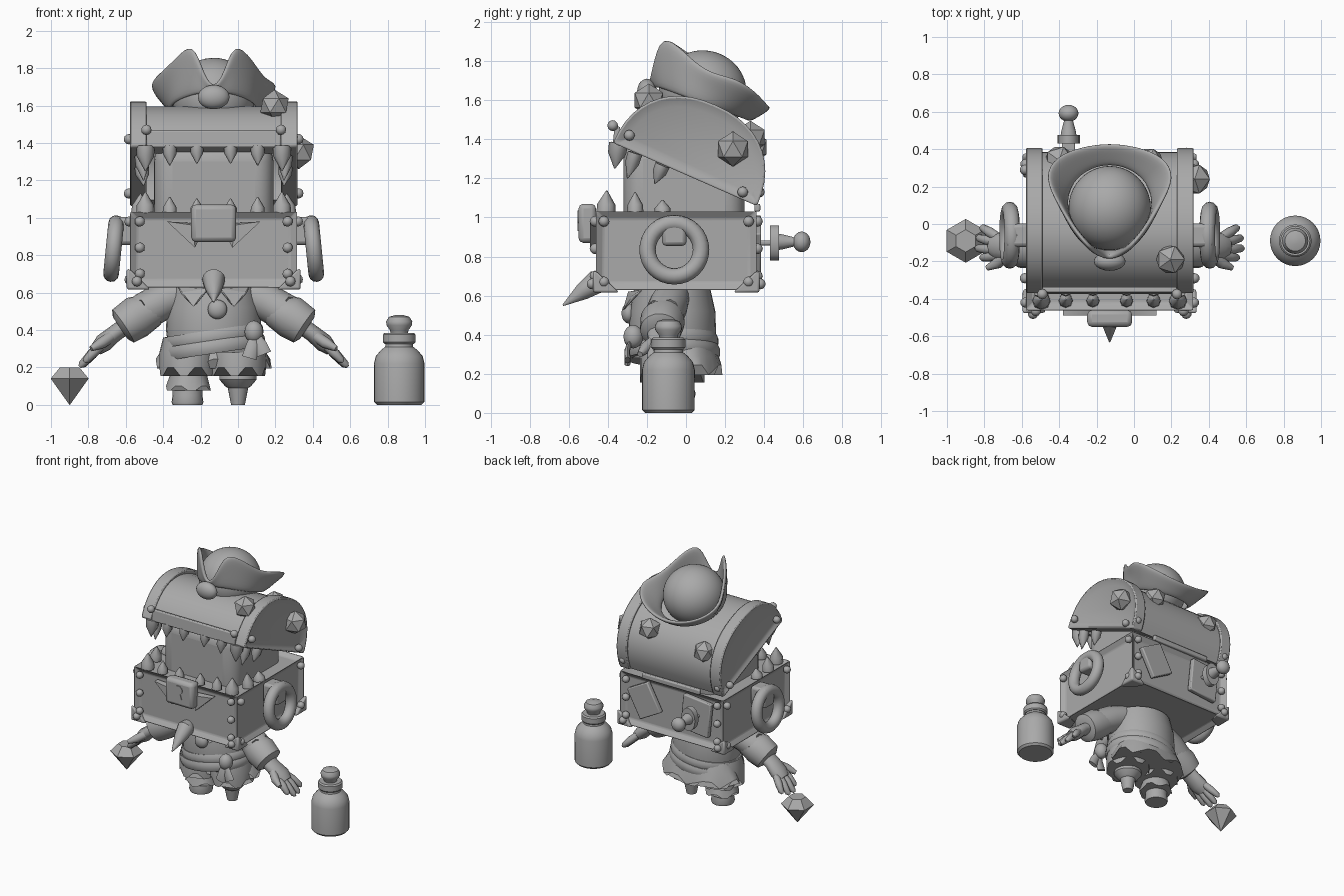
import bpy, bmesh, math
from mathutils import Vector, Matrix

cube = bpy.data.objects.get("Cube")
if cube:
    bpy.data.objects.remove(cube, do_unlink=True)

grey = bpy.data.materials.new("plain_grey")
grey.use_nodes = True
grey.diffuse_color = (0.4, 0.4, 0.4, 1)
grey.node_tree.nodes["Principled BSDF"].inputs["Base Color"].default_value = (0.4, 0.4, 0.4, 1)

CX = -0.13          # middle of the character
SIDES = (1, -1)


def finish(name, bm, angle=40, bevel=0, subsurf=0):
    bmesh.ops.recalc_face_normals(bm, faces=bm.faces)
    me = bpy.data.meshes.new(name)
    bm.to_mesh(me)
    bm.free()
    me.materials.append(grey)
    if angle:
        me.shade_smooth()
        me.set_sharp_from_angle(angle=math.radians(angle))
    ob = bpy.data.objects.new(name, me)
    bpy.context.scene.collection.objects.link(ob)
    if bevel:
        m = ob.modifiers.new("bevel", "BEVEL")
        m.width, m.segments = bevel, 2
    if subsurf:
        ob.modifiers.new("smooth", "SUBSURF").levels = subsurf
    return ob


def tube(name, pts, n=24, flat=1.0, jag=0, angle=40):
    """Closed rings (x, y, z, radius) along a path; jag makes a torn last edge."""
    bm, rings = bmesh.new(), []
    P = [Vector(p[:3]) for p in pts]
    for i, p in enumerate(pts):
        d = (P[min(i + 1, len(P) - 1)] - P[max(i - 1, 0)]).normalized()
        u = Vector((0, 1, 0)).cross(d)
        u = u.normalized() if u.length > 0.1 else Vector((1, 0, 0))
        v = d.cross(u)
        ring = []
        for k in range(n):
            a = 2 * math.pi * k / n
            shift = d * (jag * (k // 2 % 2)) if i == len(pts) - 1 else Vector()
            ring.append(bm.verts.new(P[i] + p[3] * (u * math.cos(a) + v * flat * math.sin(a)) + shift))
        rings.append(ring)
    for a, b in zip(rings, rings[1:]):
        for k in range(n):
            bm.faces.new((a[k], a[(k + 1) % n], b[(k + 1) % n], b[k]))
    bm.faces.new(rings[0])
    bm.faces.new(rings[-1])
    return finish(name, bm, angle)


def lathe(name, x, y, profile, n=24, **kw):
    return tube(name, [(x, y, z, r) for r, z in profile], n, **kw)


def box(name, loc, size, rot=(0, 0, 0), bevel=0.008, inset=0, depth=0):
    bm = bmesh.new()
    bmesh.ops.create_cube(bm, size=1)
    bmesh.ops.scale(bm, vec=size, verts=bm.verts)
    if inset:
        bmesh.ops.inset_individual(bm, faces=bm.faces[:], thickness=inset, depth=-depth)
    ob = finish(name, bm, 30, bevel)
    ob.location, ob.rotation_euler = loc, rot
    return ob


def ball(name, loc, size, sub=3, angle=60):
    bm = bmesh.new()
    bmesh.ops.create_icosphere(bm, subdivisions=sub, radius=1)
    bmesh.ops.scale(bm, vec=size, verts=bm.verts)
    bmesh.ops.translate(bm, vec=loc, verts=bm.verts)
    return finish(name, bm, angle)


def hull(name, pts, bevel=0.0):
    bm = bmesh.new()
    for p in pts:
        bm.verts.new(p)
    bmesh.ops.convex_hull(bm, input=bm.verts[:])
    return finish(name, bm, 25, bevel)


def prism(name, yz, x0, x1, inset=0, bevel=0):
    bm = bmesh.new()
    a, b = ([bm.verts.new((x, y, z)) for y, z in yz] for x in (x0, x1))
    ends = [bm.faces.new(a), bm.faces.new(b)]
    for i in range(len(yz)):
        j = (i + 1) % len(yz)
        bm.faces.new((a[i], a[j], b[j], b[i]))
    bmesh.ops.recalc_face_normals(bm, faces=bm.faces)
    if inset:
        bmesh.ops.inset_individual(bm, faces=ends, thickness=inset, depth=-0.025)
    return finish(name, bm, 35, bevel)


def rivet(x, y, z):
    ball("rivet", (x, y, z), (0.028, 0.028, 0.028), 2)


def tooth(base, tip, r):
    b, t = Vector(base), Vector(tip)
    m = b.lerp(t, 0.4)
    tube("tooth", [(*b, r * 0.85), (*m, r * 0.8), (*t, 0.003)], 8, angle=50)


# Chest base with sunken panels, rivets and corner brackets
box("chest_base", (CX, -0.05, 0.83), (0.9, 0.83, 0.41), inset=0.06, depth=0.03)
for s in SIDES:
    for y, o in ((-0.465, -1), (0.365, 1)):
        c = Vector((CX + s * 0.465, y + o * 0.012, 0.615))
        hull("corner_bracket", [c, c - Vector((s * 0.13, 0, 0)), c - Vector((0, o * 0.14, 0)),
                                c + Vector((0, 0, 0.13)), c + Vector((-s * 0.1, -o * 0.1, 0.01))], 0.012)
        rivet(CX + s * 0.41, y + o * 0.015, 0.66)
        for z in (0.7, 0.84, 0.98):
            rivet(CX + s * 0.395, y, z)
        for z in (0.67, 0.98):
            rivet(CX + s * 0.45, y - o * 0.045, z)

# Arched lid, tipped open about the back edge
ALONG, UP, MID = Vector((-0.916, 0.402)), Vector((0.402, 0.916)), Vector((-0.005, 1.22))


def arch(a, b, n=22):
    out = []
    for i in range(n + 1):
        t = math.pi * i / n
        c, s = math.cos(t), math.sin(t)
        out.append(MID + ALONG * (a * math.copysign(abs(c) ** 0.88, c)) + UP * (b * abs(s) ** 0.88))
    return out


prism("lid_shell", arch(0.385, 0.36) + arch(0.31, 0.29)[::-1], CX - 0.4, CX + 0.4)
for s in SIDES:
    prism("lid_end", arch(0.402, 0.388), CX + s * 0.355, CX + s * 0.453, 0.055, 0.012)
    for y, z in ((-0.29, 1.42), (0.29, 1.13)):
        rivet(CX + s * 0.453, y, z)
    rivet(CX + s * 0.36, -0.375, 1.47)
    rivet(CX + s * 0.41, 0.375, 1.13)
box("lid_front_band", (CX, -0.355, 1.42), (0.72, 0.03, 0.09), (-0.1, 0, 0))
box("hinge_bar", (CX, 0.365, 1.05), (0.5, 0.03, 0.04))

# Knobbly growths on the lid
for x, y, z, r in ((0.195, -0.19, 1.6, 0.085), (0.325, 0.24, 1.35, 0.09), (0.08, 0.33, 1.41, 0.085),
                   (-0.4, 0.34, 1.36, 0.085)):
    ball("lid_growth", (x, y, z), (r, r, r), 1, 0)

# Mouth filling
tongue = box("mouth_body", (CX, -0.01, 1.15), (0.64, 0.62, 0.5), bevel=0.1)
tongue.modifiers["bevel"].segments = 5

# Teeth along the lid, the base rim and their sides
for dx, r, h in ((0.365, 0.058, 0.12), (0.235, 0.045, 0.09), (0.09, 0.042, 0.08)):
    for s in SIDES:
        x = CX + s * dx
        tooth((x, -0.345, 1.38), (x, -0.365, 1.37 - h), r)
        tooth((x, -0.41, 1.02), (x, -0.405, 1.03 + h * 0.9), r)
for s in SIDES:
    for y, h in ((-0.26, 0.1), (-0.12, 0.06)):
        tooth((CX + s * 0.4, y, 1.02), (CX + s * 0.39, y, 1.03 + h), 0.05)
        tooth((CX + s * 0.385, y, 1.33 - (y + 0.26) * 0.44), (CX + s * 0.375, y - 0.04, 1.2 - (y + 0.26) * 0.2), 0.045)

# Lock plate, keyhole and side spikes
box("lock_plate", (CX, -0.505, 0.97), (0.24, 0.09, 0.2), bevel=0.025)
tube("keyhole_top", [(CX, -0.548, 1.0, 0.035), (CX, -0.556, 1.0, 0.035)], 16)
hull("keyhole_slot", [(CX + s * w, y, z) for s in SIDES for y in (-0.548, -0.556)
                      for w, z in ((0.012, 0.99), (0.03, 0.93))])
for s in SIDES:
    hull("lock_spike", [(CX + s * dx, y, z) for y in (-0.45, -0.49)
                        for dx, z in ((0.25, 0.98), (0.09, 0.97), (0.07, 0.9), (0.1, 0.84))][0:4]
         + [(CX + s * dx, -0.49, z) for dx, z in ((0.25, 0.98), (0.11, 0.96), (0.1, 0.84))])

# Curved horn below the lock
tube("nose_horn", [(CX, -0.42, 0.68, 0.045), (CX, -0.46, 0.67, 0.062), (CX, -0.53, 0.62, 0.045),
                   (CX, -0.63, 0.55, 0.004)], 14)

# Ring handles and their brackets
for s in SIDES:
    box("handle_bracket", (CX + s * 0.49, -0.06, 0.93), (0.13, 0.125, 0.15), bevel=0.02)
    bm = bmesh.new()
    N, M = 32, 12
    tilt = Matrix.Rotation(-s * 0.1, 3, "Y")
    grid = [[bm.verts.new(Vector((CX + s * 0.535, -0.06, 0.835)) + tilt @ Vector((
        0.042 * math.sin(b), (0.137 + 0.042 * math.cos(b)) * math.cos(a), (0.137 + 0.042 * math.cos(b)) * math.sin(a))))
        for b in (2 * math.pi * j / M for j in range(M))] for a in (2 * math.pi * i / N for i in range(N))]
    for i in range(N):
        for j in range(M):
            k, l = (i + 1) % N, (j + 1) % M
            bm.faces.new((grid[i][j], grid[k][j], grid[k][l], grid[i][l]))
    finish("ring_handle", bm, 60)

# Patches and stuck dagger on the back
box("back_patch", (0.1, 0.365, 0.86), (0.2, 0.04, 0.24), (0, 0.5, 0))
box("dagger_patch", (-0.35, 0.365, 0.86), (0.24, 0.04, 0.27), (0, -0.1, 0))
box("dagger_blade", (-0.35, 0.38, 0.87), (0.07, 0.12, 0.025))
tube("dagger_guard", [(-0.35, 0.43, 0.87, 0.06), (-0.35, 0.475, 0.87, 0.06)], 16, flat=1.5)
tube("dagger_grip", [(-0.35, y, 0.875, r) for y, r in ((0.46, 0.045), (0.5, 0.038), (0.56, 0.022), (0.6, 0.022))], 14)
ball("dagger_pommel", (-0.35, 0.592, 0.875), (0.053, 0.045, 0.053))

# Three-cornered hat: crown, upturned brim and front badge
ball("hat_crown", (CX, 0.085, 1.64), (0.22, 0.225, 0.215), 4)
half = [(0, -0.27, 1.68), (0.06, -0.25, 1.78), (0.11, -0.21, 1.95), (0.2, -0.1, 1.86), (0.27, 0.02, 1.79),
        (0.355, 0.17, 1.72), (0.29, 0.28, 1.64), (0.15, 0.33, 1.58), (0, 0.35, 1.56)]
outline = half + [(-x, y, z) for x, y, z in half[-2:0:-1]]
bm = bmesh.new()
rows = []
for f in (0, 0.5, 1):
    row = []
    for x, y, z in outline:
        a = math.atan2(y, x)
        low = Vector((0.235 * math.cos(a), 0.235 * math.sin(a), 1.58 - 0.36 * math.sin(a) * 0.235))
        row.append(bm.verts.new(low.lerp(Vector((x, y, z)), f) + Vector((CX, 0.085, 0))))
    rows.append(row)
rows[2][4].co.z -= 0.05
for a, b in zip(rows, rows[1:]):
    for k in range(len(a)):
        j = (k + 1) % len(a)
        bm.faces.new((a[k], a[j], b[j], b[k]))
brim = finish("hat_brim", bm, 60)
m = brim.modifiers.new("thickness", "SOLIDIFY")
m.thickness, m.offset = 0.03, 0
brim.modifiers.new("smooth", "SUBSURF").levels = 2
ball("hat_badge", (CX, -0.2, 1.645), (0.085, 0.05, 0.065))

# Torso, collar, button, sash and coat skirt
BY = -0.07
lathe("torso", CX, BY, [(0.24, 0.28), (0.255, 0.4), (0.25, 0.52), (0.22, 0.64)], 32, flat=0.88)
for s in SIDES:
    hull("collar", [(CX + s * dx, y, z) for y, dx, z in ((-0.24, 0.02, 0.63), (-0.22, 0.2, 0.63), (-0.33, 0.11, 0.51),
                                                       (-0.3, 0.03, 0.62), (-0.27, 0.18, 0.6))], 0.01)
ball("coat_button", (CX + 0.02, -0.295, 0.51), (0.052, 0.035, 0.052))
for z, r in ((0.31, 0.285), (0.365, 0.275)):
    tube("sash", [(CX - 0.15 * h, BY, z + h, r - abs(h) * 0.5) for h in (-0.035, -0.015, 0.015, 0.035)], 32, flat=0.88)
ball("sash_knot", (0.085, -0.27, 0.39), (0.05, 0.05, 0.06))
for x, z in ((0.06, 0.25), (0.14, 0.27)):
    tube("sash_tail", [(0.09, -0.28, 0.38, 0.02), ((x + 0.1) / 2, -0.3, 0.32, 0.035), (x, -0.3, z, 0.04)], 8, flat=0.4)
lathe("coat_skirt", CX, 0.0, [(0.24, 0.36), (0.28, 0.29), (0.31, 0.245)], 28, flat=0.6, jag=0.05)

# Legs: trousers, one booted foot and one wooden peg
for x in (-0.27, 0.0):
    lathe("trouser_leg", x, BY, [(0.13, 0.36), (0.15, 0.28), (0.15, 0.2)], 24, flat=1.1, jag=0.045)
lathe("foot_wrap", -0.265, BY, [(0.09, 0.2), (0.1, 0.155), (0.12, 0.1)], 20, jag=0.025)
lathe("foot", -0.27, BY, [(0.08, 0.15), (0.08, 0.05), (0.085, 0.015), (0.08, 0)], 20)
lathe("peg_leg", 0, BY, [(0.08, 0.2), (0.1, 0.165), (0.1, 0.135), (0.07, 0.1), (0.055, 0.09), (0.037, 0.0)], 18)

# Arms with torn cuffs and open hands
for s in SIDES:
    def limb(name, pts, n=12, **kw):
        tube(name, [(CX + s * x, y, z, r) for x, y, z, r in pts], n, **kw)
    limb("upper_sleeve", [(0.16, -0.07, 0.6, 0.09), (0.28, -0.09, 0.55, 0.1), (0.37, -0.11, 0.5, 0.1)], 20, jag=0.03)
    limb("cuff", [(0.32, -0.1, 0.51, 0.09), (0.41, -0.12, 0.47, 0.115), (0.485, -0.13, 0.42, 0.105),
                  (0.5, -0.13, 0.41, 0.07)], 20)
    limb("palm", [(0.46, -0.13, 0.43, 0.045), (0.53, -0.13, 0.38, 0.045), (0.59, -0.12, 0.33, 0.05),
                  (0.63, -0.12, 0.295, 0.035)], 14, flat=1.5)
    for y0, y1, x, z in ((-0.07, -0.02, 0.68, 0.24), (-0.1, -0.075, 0.7, 0.215), (-0.14, -0.13, 0.705, 0.215),
                         (-0.17, -0.18, 0.68, 0.24)):
        limb("finger", [(0.6, y0, 0.32, 0.025), ((0.6 + x) / 2, (y0 + y1) / 2, (0.325 + z) / 2, 0.027),
                        (x, y1, z, 0.02), (x + 0.012, y1, z - 0.012, 0.008)], 10)
    limb("thumb", [(0.54, -0.16, 0.37, 0.03), (0.6, -0.21, 0.33, 0.03), (0.655, -0.235, 0.3, 0.015)], 10)

# Gem and corked bottle standing on the ground
bm = bmesh.new()
gem = lathe("gem", 0, 0, [(0.002, 0.0), (0.117, 0.14), (0.06, 0.2)], 6, angle=0)
bm.free()
gem.location, gem.rotation_euler.z = (-0.9, -0.09, 0), math.pi / 6
BX, BB = 0.862, -0.09
lathe("bottle", BX, BB, [(0.12, 0), (0.134, 0.015), (0.135, 0.22), (0.125, 0.26), (0.1, 0.29), (0.075, 0.31), (0.07, 0.35)], 32)
lathe("bottle_lip", BX, BB, [(0.078, 0.325), (0.087, 0.335), (0.087, 0.375), (0.078, 0.385)], 32)
lathe("cork", BX, BB, [(0.045, 0.38), (0.05, 0.4), (0.068, 0.425), (0.07, 0.445), (0.055, 0.47), (0.02, 0.48)], 24)
